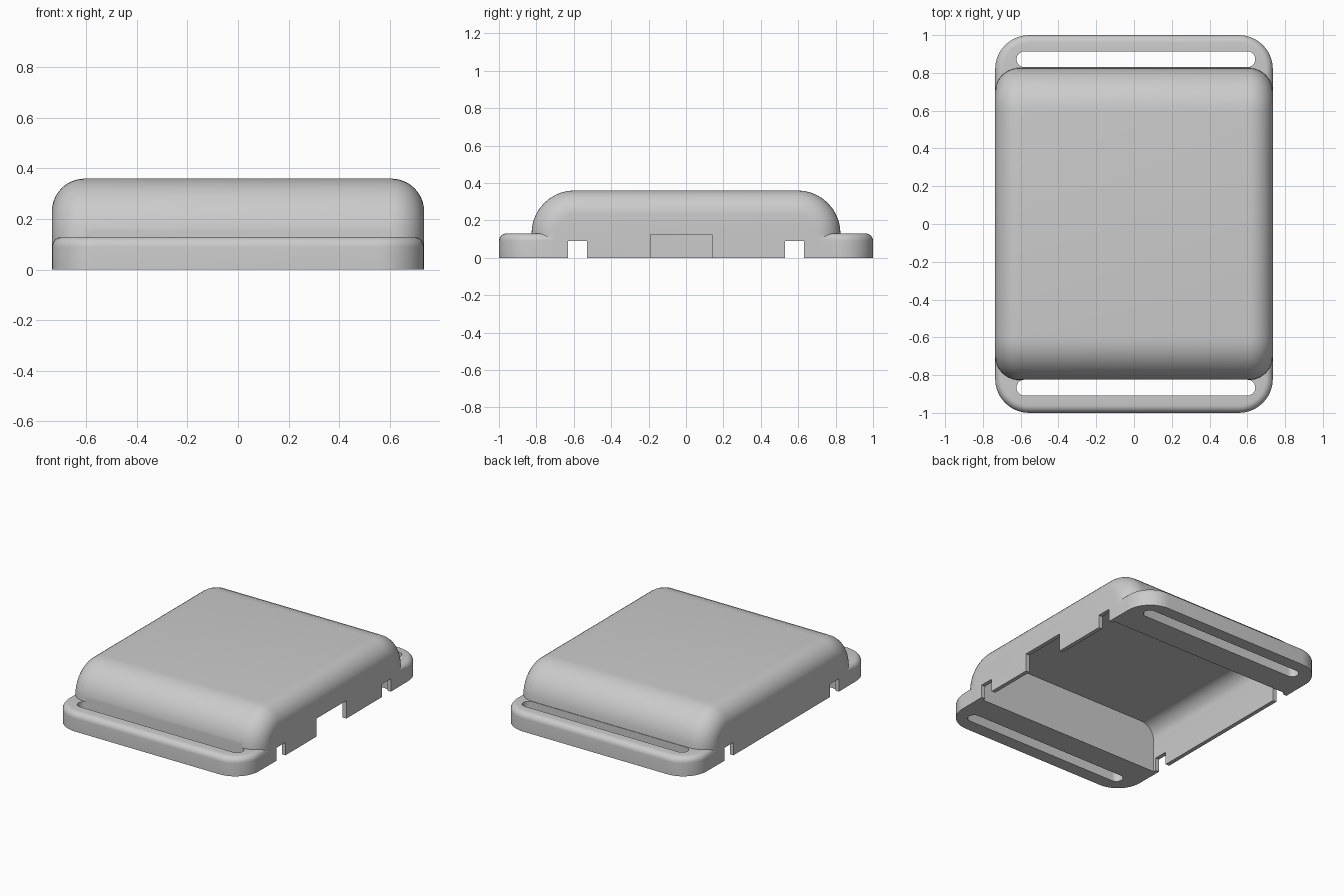
import bpy, bmesh
from math import sin, cos, pi, radians

cube = bpy.data.objects.get("Cube")
if cube:
    bpy.data.objects.remove(cube)

HALF_W = 0.736     # half width of the case
DROP = -0.1        # solids start below the floor and are trimmed flat


def arc(cx, cy, r, start, steps=10):
    """Quarter circle of points, counter-clockwise from a start angle."""
    return [(cx + r * cos(start + i * pi / 2 / steps),
             cy + r * sin(start + i * pi / 2 / steps)) for i in range(steps + 1)]


def rounded_rect(hx, hy, r, steps=10):
    pts = []
    for k, (sx, sy) in enumerate([(1, 1), (-1, 1), (-1, -1), (1, -1)]):
        pts += arc(sx * (hx - r), sy * (hy - r), r, k * pi / 2, steps)
    return pts


def arch(half, top, r):
    """Tunnel-shaped section: flat bottom, rounded upper corners."""
    return ([(half, DROP)] + arc(half - r, top - r, r, 0)
            + arc(r - half, top - r, r, pi / 2) + [(-half, DROP)])


def loft(name, rings):
    """Skin a list of closed rings and cap both ends."""
    bm = bmesh.new()
    loops = [[bm.verts.new(p) for p in ring] for ring in rings]
    for a, b in zip(loops, loops[1:]):
        for i in range(len(a)):
            j = (i + 1) % len(a)
            bm.faces.new((a[i], a[j], b[j], b[i]))
    bm.faces.new(loops[0])
    bm.faces.new(loops[-1])
    bmesh.ops.recalc_face_normals(bm, faces=bm.faces)
    mesh = bpy.data.meshes.new(name)
    bm.to_mesh(mesh)
    bm.free()
    obj = bpy.data.objects.new(name, mesh)
    bpy.context.collection.objects.link(obj)
    return obj


def prism(name, outline, z0, z1, cx=0, cy=0):
    return loft(name, [[(cx + x, cy + y, z) for x, y in outline] for z in (z0, z1)])


def box(name, x0, x1, y0, y1, z0, z1):
    return prism(name, [(x0, y0), (x1, y0), (x1, y1), (x0, y1)], z0, z1)


def combine(target, tool, operation):
    mod = target.modifiers.new("join", 'BOOLEAN')
    mod.operation = operation
    mod.solver = 'EXACT'
    mod.object = tool
    bpy.context.view_layer.objects.active = target
    bpy.ops.object.modifier_apply(modifier=mod.name)
    bpy.data.objects.remove(tool)


# Domed body: arch section along x, with rounded ends
R = 0.13
rings = []
for i in range(11):
    a = pi / 2 * (1 - i / 10)
    inset = R * (1 - cos(a))
    x = HALF_W - R + R * sin(a)
    rings.append((x, arch(0.826 - inset, 0.36 - inset, 0.23 - inset)))
sections = rings + [(-x, s) for x, s in reversed(rings)]
case = loft("strap_case", [[(x, y, z) for y, z in s] for x, s in sections])

# Base plate with strap lugs and a rounded upper rim
RIM = 0.04
levels = [(0, DROP / 2)] + [
    (RIM * (1 - cos(i * pi / 12)), 0.13 - RIM + RIM * sin(i * pi / 12)) for i in range(7)]
plate = loft("base_plate", [
    [(x, y, z) for x, y in rounded_rect(HALF_W - 0.001 - d, 1 - d, 0.18 - d)]
    for d, z in levels])
combine(case, plate, 'UNION')

# Trim the underside flat
combine(case, box("floor_cutter", -2, 2, -2, 2, -1, 0), 'DIFFERENCE')

# Hollow interior, rounded along the long walls
cavity = loft("cavity_cutter", [[(x, y, z) for x, z in arch(0.708, 0.333, 0.105)]
                                for y in (-0.65, 0.65)])
combine(case, cavity, 'DIFFERENCE')

# Strap slots
for y in (-0.866, 0.872):
    slot = prism("slot_cutter", rounded_rect(0.632, 0.042, 0.0415, 6), -0.2, 0.5, 0.01, y)
    combine(case, slot, 'DIFFERENCE')

# Small notches through both side walls
for y in (-0.58, 0.58):
    notch = box("notch_cutter", -1, 1, y - 0.05, y + 0.05, -0.2, 0.09)
    combine(case, notch, 'DIFFERENCE')

# Wide port opening in the left wall only
combine(case, box("port_cutter", 0.5, 1, -0.19, 0.14, -0.2, 0.125), 'DIFFERENCE')

# Colour and shading
grey = bpy.data.materials.new("light_grey_plastic")
grey.use_nodes = True
colour = (0.6, 0.6, 0.6, 1)
grey.diffuse_color = colour
grey.node_tree.nodes["Principled BSDF"].inputs["Base Color"].default_value = colour
case.data.materials.clear()
case.data.materials.append(grey)
for poly in case.data.polygons:
    poly.material_index = 0

bpy.ops.object.select_all(action='DESELECT')
case.select_set(True)
bpy.context.view_layer.objects.active = case
bpy.ops.object.shade_smooth_by_angle(angle=radians(30))
